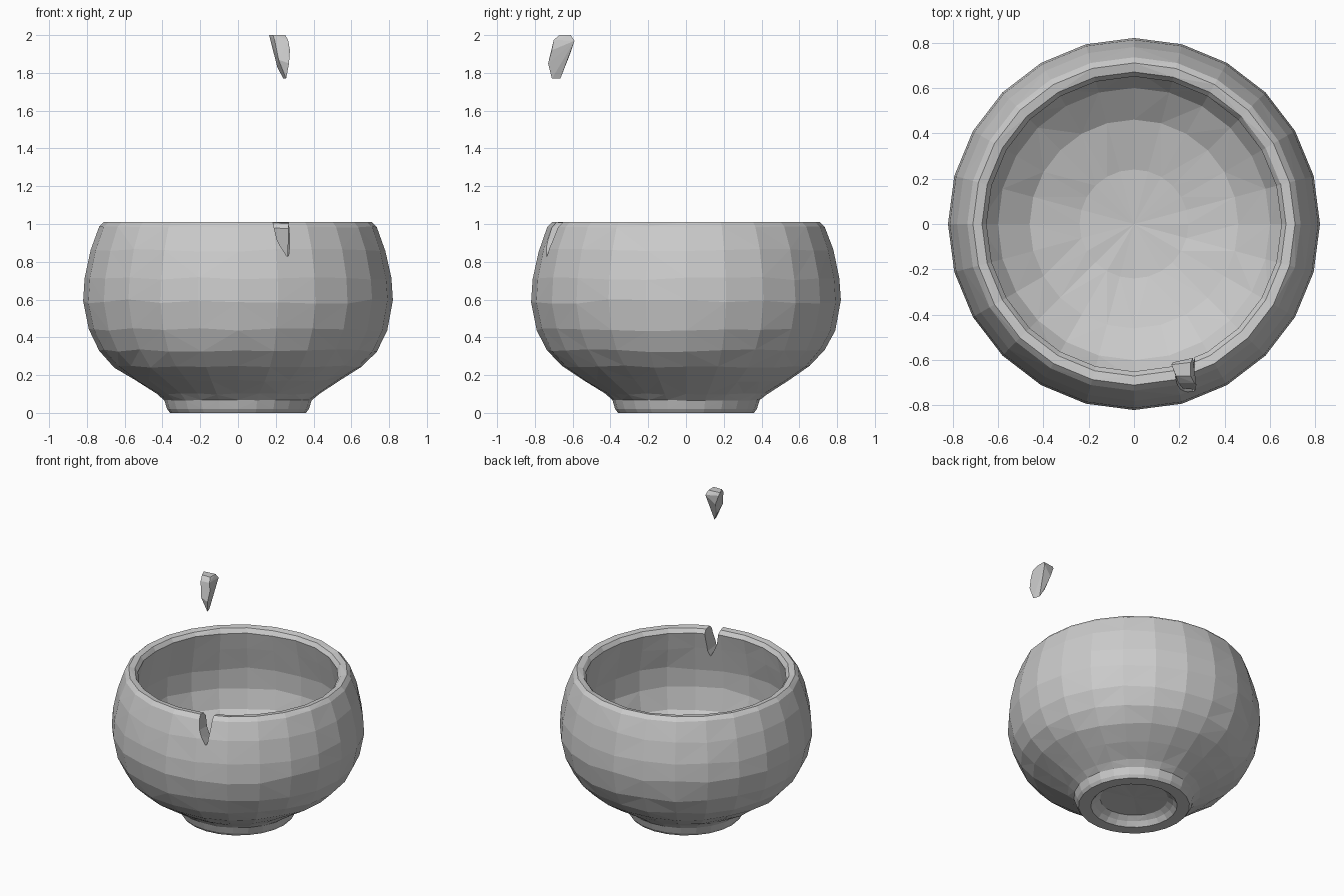
import bpy, bmesh, math, random

if "Cube" in bpy.data.objects:
    bpy.data.objects.remove(bpy.data.objects["Cube"])

random.seed(4)
SIDES = 24


def new_object(name, bm):
    bmesh.ops.recalc_face_normals(bm, faces=bm.faces[:])
    mesh = bpy.data.meshes.new(name)
    bm.to_mesh(mesh)
    bm.free()
    obj = bpy.data.objects.new(name, mesh)
    bpy.context.collection.objects.link(obj)
    return obj


def hull(name, points):
    bm = bmesh.new()
    for p in points:
        bm.verts.new(p)
    res = bmesh.ops.convex_hull(bm, input=bm.verts[:])
    loose = [v for v in bm.verts if not v.link_faces]
    bmesh.ops.delete(bm, geom=loose, context='VERTS')
    return new_object(name, bm)


def lathe(name, profile):
    # profile rows are (radius, height, facet roughness)
    bm = bmesh.new()
    rows = []
    for r, z, rough in profile:
        if r == 0:
            rows.append([bm.verts.new((0, 0, z))] * SIDES)
            continue
        row = []
        for k in range(SIDES):
            a = math.tau * k / SIDES
            dz = random.uniform(-rough, rough)
            row.append(bm.verts.new((r * math.cos(a), r * math.sin(a), z + dz)))
        rows.append(row)
    for lo, hi in zip(rows, rows[1:]):
        for k in range(SIDES):
            n = (k + 1) % SIDES
            corners = [lo[k], lo[n], hi[n], hi[k]]
            bm.faces.new(list(dict.fromkeys(corners)))
    bmesh.ops.triangulate(bm, faces=bm.faces[:])
    return new_object(name, bm)


# Bowl: underside recess, foot ring, outer wall, rim, inner wall, floor
bowl = lathe("bowl", [
    (0, 0.06, 0), (0.22, 0.055, 0.002), (0.255, 0.03, 0.002), (0.28, 0.0, 0),
    (0.36, 0.0, 0), (0.375, 0.02, 0), (0.39, 0.067, 0.002), (0.43, 0.10, 0.004),
    (0.545, 0.17, 0.006), (0.655, 0.245, 0.006), (0.735, 0.33, 0.008),
    (0.79, 0.44, 0.01), (0.82, 0.59, 0.012), (0.812, 0.71, 0.01),
    (0.78, 0.86, 0.008), (0.735, 0.985, 0.003), (0.71, 1.01, 0),
    (0.67, 1.003, 0.003), (0.65, 0.975, 0.004), (0.675, 0.86, 0.01),
    (0.71, 0.70, 0.012), (0.715, 0.56, 0.012), (0.685, 0.42, 0.01),
    (0.60, 0.30, 0.008), (0.46, 0.21, 0.006), (0.24, 0.155, 0.005), (0, 0.14, 0),
])

# Chipped notch in the rim
inner = [(0.16, 1.05), (0.265, 1.05), (0.258, 0.84), (0.24, 0.79), (0.19, 0.90)]
outer = [(0.205, 1.05), (0.26, 1.05), (0.278, 0.85), (0.268, 0.845), (0.215, 0.93)]
cutter = hull("notch_cutter", [(x, -0.56, z) for x, z in inner]
              + [(x, -0.82, z) for x, z in outer])
cutter.hide_render = True
mod = bowl.modifiers.new("notch", 'BOOLEAN')
mod.operation = 'DIFFERENCE'
mod.solver = 'EXACT'
mod.object = cutter
bpy.context.view_layer.objects.active = bowl
bpy.ops.object.modifier_apply(modifier=mod.name)
bpy.data.objects.remove(cutter)

# Broken shard floating above the notch
shard = hull("shard", [
    (0.165, -0.62, 2.0), (0.185, -0.67, 2.0), (0.25, -0.61, 2.0), (0.25, -0.67, 2.0),
    (0.17, -0.61, 1.98), (0.26, -0.59, 1.97), (0.195, -0.70, 1.97),
    (0.265, -0.70, 1.975), (0.195, -0.61, 1.91), (0.275, -0.71, 1.92),
    (0.27, -0.73, 1.85), (0.215, -0.725, 1.87), (0.208, -0.65, 1.83),
    (0.255, -0.71, 1.77), (0.24, -0.665, 1.77),
])
